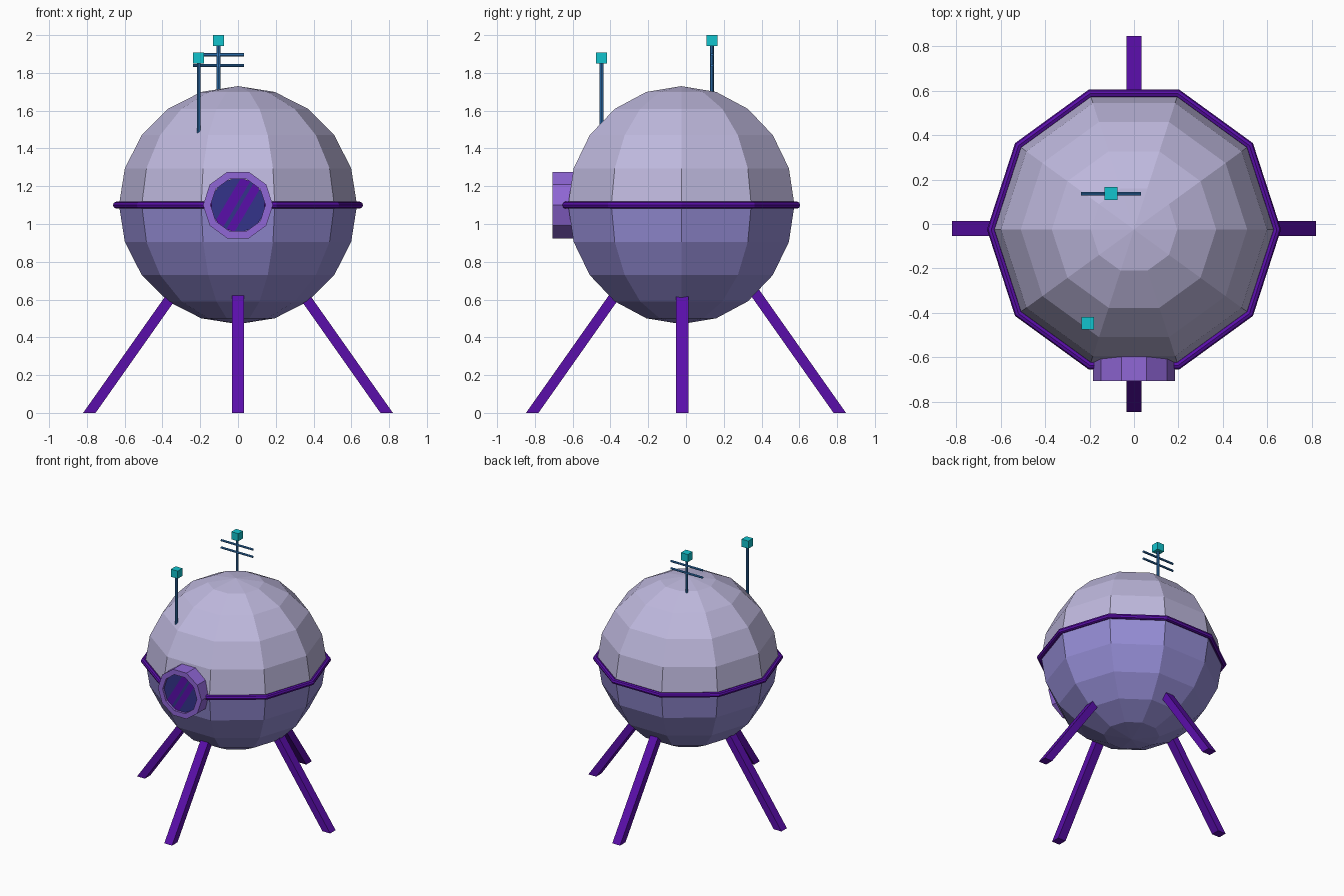
import bpy, bmesh, math
from mathutils import Matrix, Vector

if "Cube" in bpy.data.objects:
    bpy.data.objects.remove(bpy.data.objects["Cube"])

SIDES = 10
CY, CZ = -0.025, 1.1          # hull centre


def material(name, rgb):
    m = bpy.data.materials.new(name)
    lin = [c / 255 / 12.92 if c / 255 <= 0.04045 else ((c / 255 + 0.055) / 1.055) ** 2.4 for c in rgb]
    m.diffuse_color = (*lin, 1)
    m.use_nodes = True
    m.node_tree.nodes["Principled BSDF"].inputs["Base Color"].default_value = m.diffuse_color
    return m


PALE = material("pale lavender", (190, 184, 221))
LAVENDER = material("blue lavender", (148, 140, 212))
PURPLE = material("deep purple", (90, 14, 170))
RIM = material("light purple", (144, 103, 214))
GLASS = material("navy glass", (52, 52, 138))
BLUE = material("antenna blue", (52, 125, 195))
CYAN = material("cyan", (18, 195, 205))


def finish(name, bm, mats, matrix=Matrix(), rule=None):
    bm.transform(matrix)
    bmesh.ops.recalc_face_normals(bm, faces=bm.faces)
    if rule:
        for f in bm.faces:
            f.material_index = rule(f.calc_center_median())
    me = bpy.data.meshes.new(name)
    bm.to_mesh(me)
    bm.free()
    for m in mats:
        me.materials.append(m)
    ob = bpy.data.objects.new(name, me)
    bpy.context.collection.objects.link(ob)
    return ob


def lathe(profile, closed=False):
    """Turn an (r, z) profile round z with flat sides."""
    bm = bmesh.new()
    rows = []
    for i in range(SIDES):
        a = math.tau * i / SIDES
        rows.append([bm.verts.new((r * math.cos(a), r * math.sin(a), z)) for r, z in profile])
    n = len(profile)
    for i in range(SIDES):
        a, b = rows[i], rows[(i + 1) % SIDES]
        for j in range(n if closed else n - 1):
            k = (j + 1) % n
            bm.faces.new((a[j], b[j], b[k], a[k]))
    bmesh.ops.remove_doubles(bm, verts=bm.verts, dist=1e-5)
    bmesh.ops.dissolve_degenerate(bm, edges=bm.edges, dist=1e-6)
    return bm


def box(name, size, centre, mat):
    bm = bmesh.new()
    bmesh.ops.create_cube(bm, size=1)
    return finish(name, bm, [mat], Matrix.Translation(centre) @ Matrix.Diagonal((*size, 1)))


def rod(name, p, q, radius, mat):
    p, q = Vector(p), Vector(q)
    d = q - p
    bm = bmesh.new()
    bmesh.ops.create_cone(bm, cap_ends=True, segments=8, radius1=radius, radius2=radius, depth=d.length)
    rot = d.to_track_quat('Z', 'Y').to_matrix().to_4x4()
    return finish(name, bm, [mat], Matrix.Translation((p + q) / 2) @ rot)


# Two-tone faceted hull
arc = [math.pi * (i / 10 - 0.5) for i in range(11)]
finish("hull", lathe([(0.63 * math.cos(a), 0.63 * math.sin(a)) for a in arc]), [PALE, LAVENDER],
       Matrix.Translation((0, CY, CZ)), lambda c: 0 if c.z > CZ else 1)

# Band round the equator
ring = [math.tau * i / 8 for i in range(8)]
finish("equator_band", lathe([(0.643 + 0.019 * math.cos(a), 0.019 * math.sin(a)) for a in ring], True),
       [PURPLE], Matrix.Translation((0, CY, CZ)))

# Porthole rim, a decagonal tube facing the front
face_front = Matrix.Translation((0, 0, CZ)) @ Matrix.Rotation(math.pi / 2, 4, 'X')
finish("porthole_rim", lathe([(0.185, 0.58), (0.185, 0.707), (0.145, 0.707), (0.145, 0.58)], True),
       [RIM], face_front)

# Porthole glass, cut into two diagonal stripes
bm = bmesh.new()
bmesh.ops.create_circle(bm, cap_ends=True, segments=SIDES, radius=0.148)
bm.transform(face_front @ Matrix.Translation((0, 0, 0.69)))
across = Vector((0.86, 0, -0.51))
centre = Vector((0, -0.69, CZ))
for off in (-0.060, -0.008, 0.012, 0.056):
    bmesh.ops.bisect_plane(bm, geom=bm.verts[:] + bm.edges[:] + bm.faces[:],
                           plane_co=centre + across * off, plane_no=across)


def stripe(c):
    t = (c - centre).dot(across)
    return 1 if -0.060 < t < -0.008 or 0.012 < t < 0.056 else 0


glass = finish("porthole_glass", bm, [GLASS, PURPLE], rule=stripe)
if glass.data.polygons[0].normal.y > 0:
    glass.data.flip_normals()

# Four splayed legs, feet cut level with the ground
for name, angle, foot, shift in (("right_leg", 0, 0.787, -0.02), ("back_leg", 90, 0.814, 0),
                                 ("left_leg", 180, 0.787, -0.02), ("front_leg", 270, 0.814, 0)):
    bm = bmesh.new()
    bmesh.ops.create_cube(bm, size=1)
    for v in bm.verts:
        z = 0.74 * (v.co.z + 0.5)
        v.co = Vector((foot - 0.705 * z + 0.066 * v.co.x, 0.066 * v.co.y, z))
    finish(name, bm, [PURPLE],
           Matrix.Translation((0, shift, 0)) @ Matrix.Rotation(math.radians(angle), 4, 'Z'))

# Two antennas with cube tips
for name, x, y, base, top in (("back_antenna", -0.103, 0.137, 1.6, 2.0),
                              ("front_antenna", -0.208, -0.447, 1.42, 1.908)):
    rod(name + "_mast", (x, y, base), (x, y, top - 0.03), 0.01, BLUE)
    box(name + "_tip", (0.058,) * 3, (x, y, top - 0.029), CYAN)

# Crossbars on the back antenna
for i, z in enumerate((1.84, 1.896)):
    rod(f"antenna_crossbar_{i + 1}", (-0.238, 0.137, z), (0.032, 0.137, z), 0.008, BLUE)
